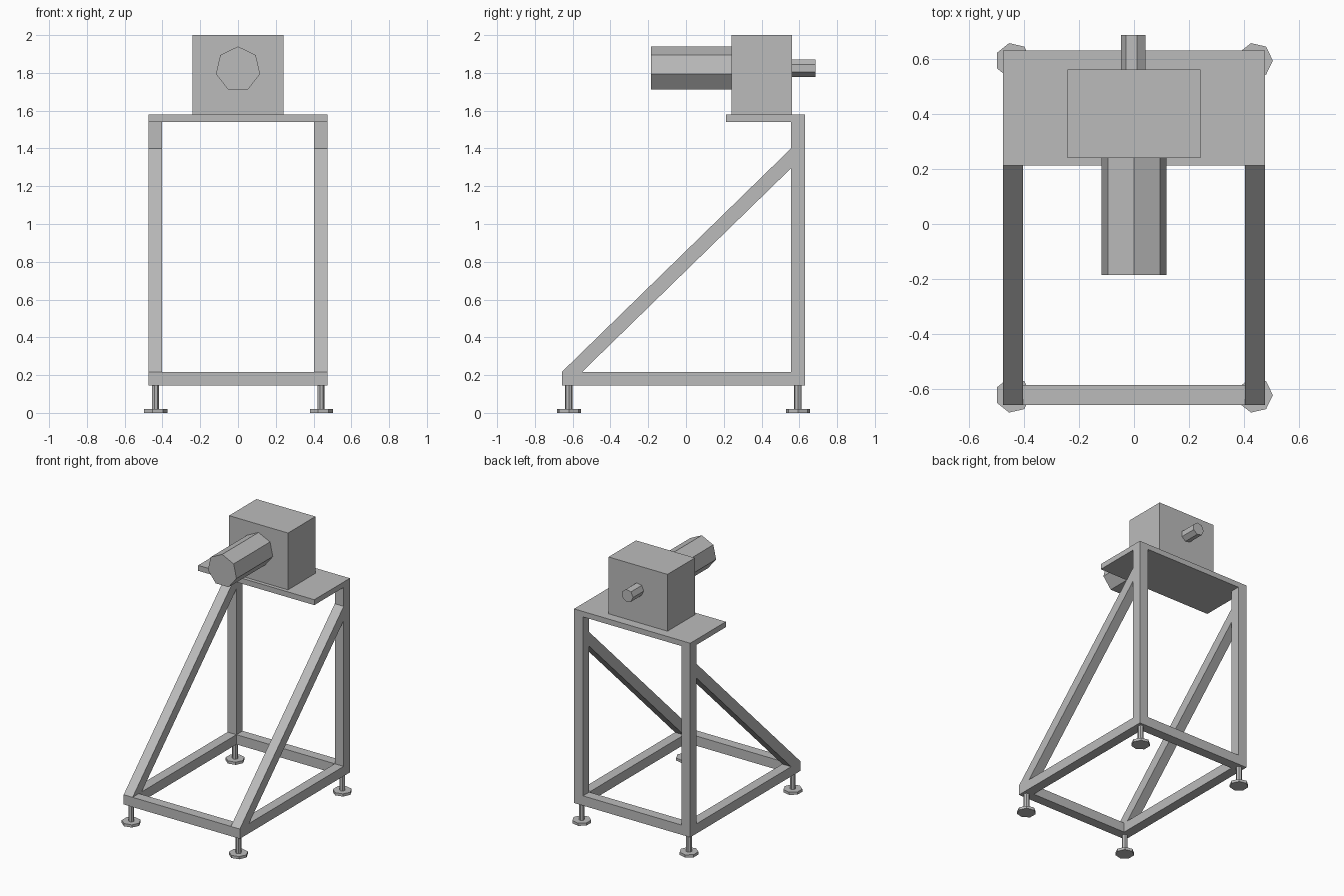
import bpy, bmesh, math
from mathutils import Matrix, Vector

cube = bpy.data.objects.get("Cube")
if cube:
    bpy.data.objects.remove(cube, do_unlink=True)

grey = bpy.data.materials.new("plain_grey")
grey.use_nodes = True
colour = (0.5, 0.5, 0.5, 1)
grey.diffuse_color = colour
grey.node_tree.nodes["Principled BSDF"].inputs["Base Color"].default_value = colour


def finish(name, bm):
    bmesh.ops.recalc_face_normals(bm, faces=bm.faces)
    mesh = bpy.data.meshes.new(name)
    bm.to_mesh(mesh)
    bm.free()
    mesh.materials.append(grey)
    obj = bpy.data.objects.new(name, mesh)
    bpy.context.collection.objects.link(obj)
    return obj


def box(name, x, y, z):
    """Box from its (low, high) range on each axis."""
    bm = bmesh.new()
    size = [b - a for a, b in (x, y, z)]
    centre = [(a + b) / 2 for a, b in (x, y, z)]
    bmesh.ops.create_cube(bm, size=1, matrix=Matrix.Translation(centre) @ Matrix.Diagonal(size + [1]))
    return finish(name, bm)


def prism(name, ring, offset):
    """Closed solid made by sweeping a ring of points along an offset."""
    bm = bmesh.new()
    face = bm.faces.new([bm.verts.new(p) for p in ring])
    swept = bmesh.ops.extrude_face_region(bm, geom=[face], use_keep_orig=True)
    verts = [g for g in swept["geom"] if isinstance(g, bmesh.types.BMVert)]
    bmesh.ops.translate(bm, verts=verts, vec=offset)
    return finish(name, bm)


def rod(name, start, radius, length, axis, turn=0):
    """Seven-sided rod along y or z."""
    ring = []
    for i in range(7):
        a = math.radians(turn) + math.tau * i / 7
        u, v = radius * math.cos(a), radius * math.sin(a)
        ring.append(Vector(start) + Vector((u, 0, v) if axis == "y" else (u, v, 0)))
    return prism(name, ring, (0, length, 0) if axis == "y" else (0, 0, length))


# Frame measurements
W, T = 0.475, 0.073
FRONT, BACK = -0.657, 0.629
BASE, RAIL, DECK, TOP = 0.145, 0.217, 1.54, 1.58

# Base rails across the front and back
box("front_rail", (-W, W), (FRONT, FRONT + T), (BASE, RAIL))
box("back_rail", (-W + T, W - T), (BACK - T, BACK), (BASE, RAIL))

for side, s in (("left", 1), ("right", -1)):
    x = sorted((s * W, s * (W - T)))
    # Side rail, rear post and diagonal brace
    box(side + "_rail", x, (FRONT + T, BACK - T), (BASE, RAIL))
    box(side + "_post", x, (BACK - T, BACK), (BASE, DECK))
    profile = [(FRONT, RAIL), (FRONT + 0.107, RAIL), (BACK - T, 1.295), (BACK - T, 1.4)]
    prism(side + "_brace", [(x[0], y, z) for y, z in profile], (T, 0, 0))
    # Levelling feet
    for end, y in (("front", FRONT + T / 2), ("back", BACK - T / 2)):
        cx = s * (W - T / 2)
        rod(f"{end}_{side}_foot_pad", (cx, y, 0), 0.065, 0.02, "z")
        rod(f"{end}_{side}_foot_stem", (cx, y, 0.02), 0.02, BASE - 0.02, "z")

# Mounting plate, gearbox, motor and output shaft
box("mounting_plate", (-W, W), (0.213, BACK), (DECK, TOP))
box("gearbox", (-0.241, 0.241), (0.24, 0.56), (TOP, 2))
rod("motor", (0, -0.185, 1.82), 0.12, 0.425, "y", 90)
rod("output_shaft", (0, 0.56, 1.825), 0.047, 0.125, "y", 180)
